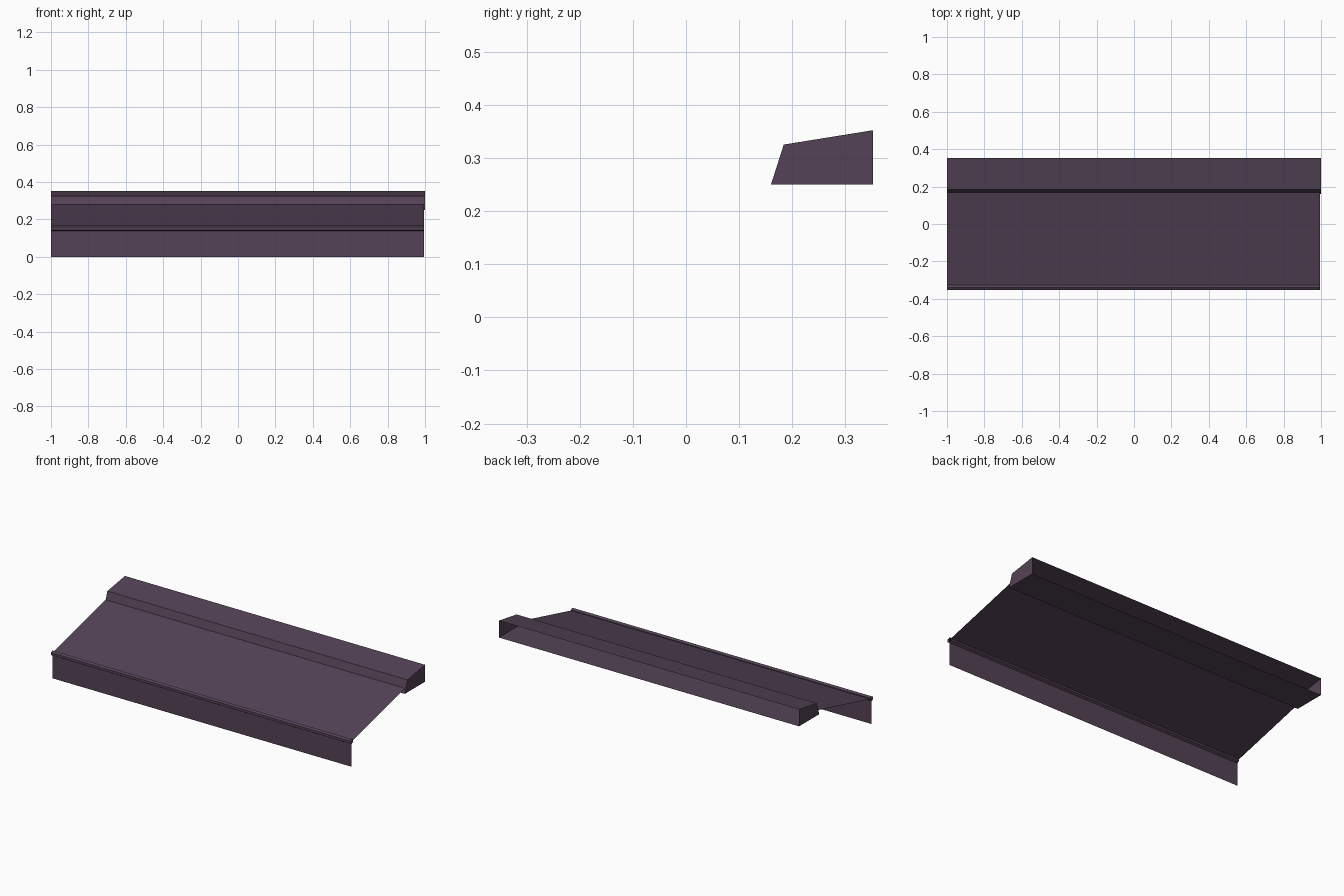
import bpy, math

if "Cube" in bpy.data.objects:
    bpy.data.objects.remove(bpy.data.objects["Cube"])

mat = bpy.data.materials.new("dark_plum")
mat.diffuse_color = (0.088, 0.055, 0.092, 1)
mat.use_nodes = True
mat.node_tree.nodes["Principled BSDF"].inputs["Base Color"].default_value = mat.diffuse_color


def extrude(name, profile, x0, x1, closed=False, caps=False):
    """Sweep a (y, z) profile along x as single-skin faces."""
    n = len(profile)
    verts = [(x, y, z) for x in (x0, x1) for y, z in profile]
    count = n if closed else n - 1
    faces = [(i, i + n, (i + 1) % n + n, (i + 1) % n) for i in range(count)]
    if caps:
        faces += [tuple(range(n)), tuple(reversed(range(n, 2 * n)))]
    mesh = bpy.data.meshes.new(name)
    mesh.from_pydata(verts, [], faces)
    mesh.materials.append(mat)
    obj = bpy.data.objects.new(name, mesh)
    bpy.context.collection.objects.link(obj)
    return obj


# Wall housing: open at the back, closed at both ends
extrude("housing", [(0.352, 0.352), (0.184, 0.325), (0.16, 0.25), (0.352, 0.25)],
        -1, 1, caps=True)

# Sloping awning cloth from the housing mouth to the front rod
extrude("awning_cloth", [(-0.339, 0.152), (0.171, 0.279)], -1, 0.995)

# Six-sided front rod, an open tube
rod = [(-0.339 + 0.0152 * math.cos(math.radians(90 + 60 * i)),
        0.152 + 0.0152 * math.sin(math.radians(90 + 60 * i))) for i in range(6)]
extrude("front_rod", rod[::-1], -1, 0.995, closed=True)

# Hanging front valance
extrude("valance", [(-0.339, 0.0), (-0.339, 0.152)], -1, 0.995)
